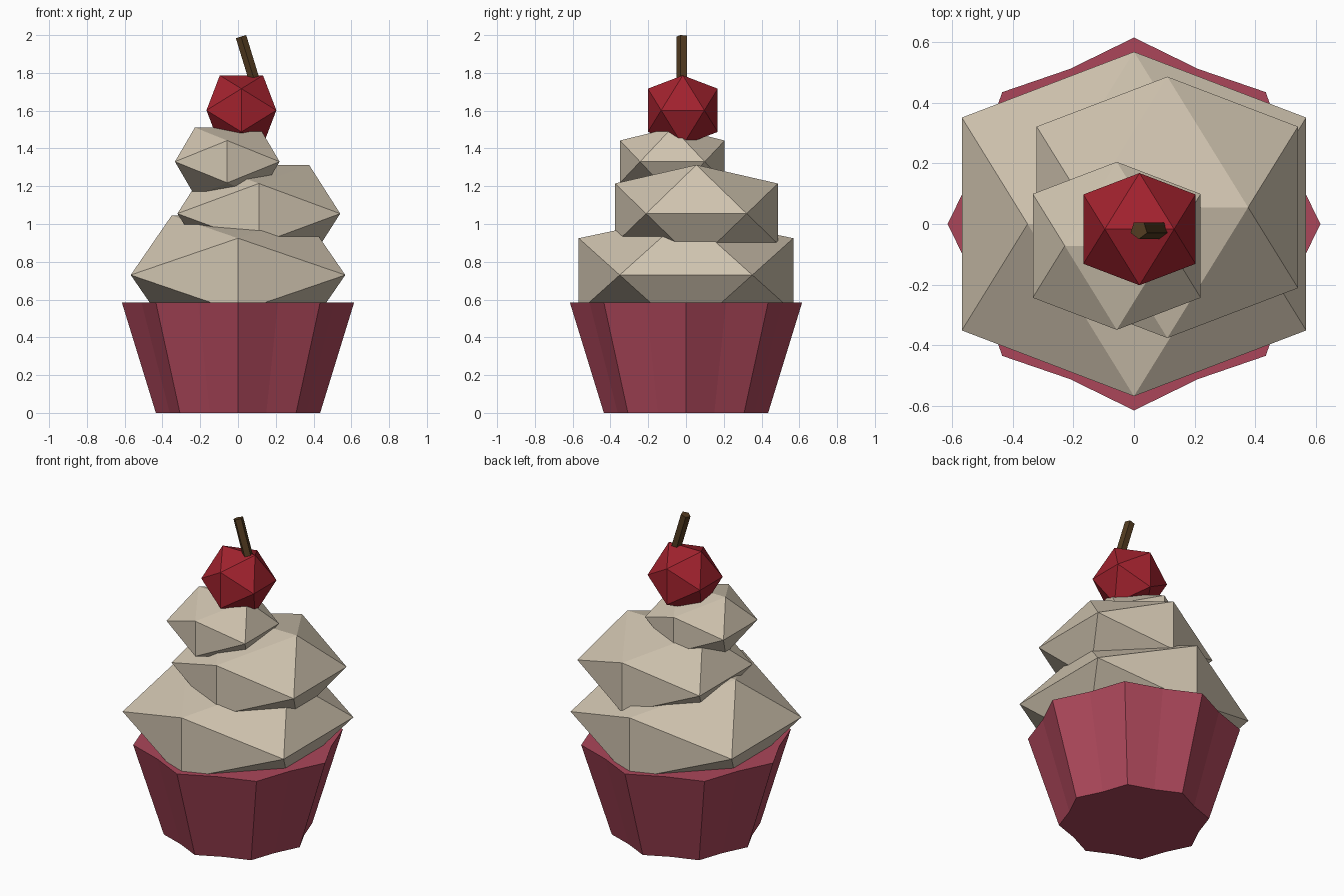
import bpy, bmesh, math
from mathutils import Vector, Matrix

cube = bpy.data.objects.get("Cube")
if cube:
    bpy.data.objects.remove(cube, do_unlink=True)

PHI = (1 + math.sqrt(5)) / 2


def material(name, rgb):
    mat = bpy.data.materials.new(name)
    mat.use_nodes = True
    mat.diffuse_color = (*rgb, 1)
    mat.node_tree.nodes["Principled BSDF"].inputs["Base Color"].default_value = (*rgb, 1)
    return mat


def finish(name, bm, mat):
    bmesh.ops.recalc_face_normals(bm, faces=bm.faces)
    mesh = bpy.data.meshes.new(name)
    bm.to_mesh(mesh)
    bm.free()
    mesh.materials.append(mat)
    obj = bpy.data.objects.new(name, mesh)
    bpy.context.collection.objects.link(obj)
    return obj


def loft(name, lower, upper, mat):
    """Closed solid between two matching rings of points."""
    bm = bmesh.new()
    a = [bm.verts.new(p) for p in lower]
    b = [bm.verts.new(p) for p in upper]
    bm.faces.new(a)
    bm.faces.new(b)
    for i in range(len(a)):
        j = (i + 1) % len(a)
        bm.faces.new((a[i], a[j], b[j], b[i]))
    return finish(name, bm, mat)


def icosahedron(name, centre, radius, half_height, mat):
    """Twenty-sided lump with an edge on top, hulled from three golden rectangles."""
    bm = bmesh.new()
    for s in (-1, 1):
        for t in (-1, 1):
            for p in ((s * PHI, t, 0), (0, s * PHI, t), (t, 0, s * PHI)):
                bm.verts.new(p)
    bmesh.ops.convex_hull(bm, input=bm.verts)
    bmesh.ops.scale(bm, verts=bm.verts,
                    vec=(radius / PHI, radius / PHI, half_height / PHI))
    bmesh.ops.translate(bm, verts=bm.verts, vec=centre)
    return finish(name, bm, mat)


wrapper_red = material("wrapper rose", (0.41, 0.062, 0.102))
cream = material("cream frosting", (0.63, 0.55, 0.43))
cherry_red = material("cherry red", (0.36, 0.016, 0.027))
stem_brown = material("stem brown", (0.085, 0.044, 0.015))


# Wrapper: eight corners with slightly pinched panels between them
def wrapper_ring(radius, z):
    ring = []
    for i in range(16):
        r = radius * (0.9 if i % 2 else 1)
        a = i * math.pi / 8
        ring.append((r * math.cos(a), r * math.sin(a), z))
    return ring


loft("wrapper", wrapper_ring(0.435, 0), wrapper_ring(0.615, 0.585), wrapper_red)

# Frosting: three flattened lumps, offset as they stack
icosahedron("frosting_bottom", (0, 0, 0.73), 0.568, 0.315, cream)
icosahedron("frosting_middle", (0.11, 0.055, 1.055), 0.431, 0.258, cream)
icosahedron("frosting_top", (-0.057, -0.072, 1.33), 0.277, 0.181, cream)

# Cherry
icosahedron("cherry", (0.018, -0.017, 1.602), 0.185, 0.185, cherry_red)

# Stem: tilted five-sided stick
tilt = Matrix.Rotation(math.radians(-17), 3, 'Y')
top = Vector((0.016, -0.02, 1.992))


def stem_ring(depth):
    angles = [math.radians(72 * i - 90) for i in range(5)]
    return [top + tilt @ Vector((0.03 * math.cos(a), 0.03 * math.sin(a), -depth))
            for a in angles]


loft("cherry_stem", stem_ring(0.24), stem_ring(0), stem_brown)
